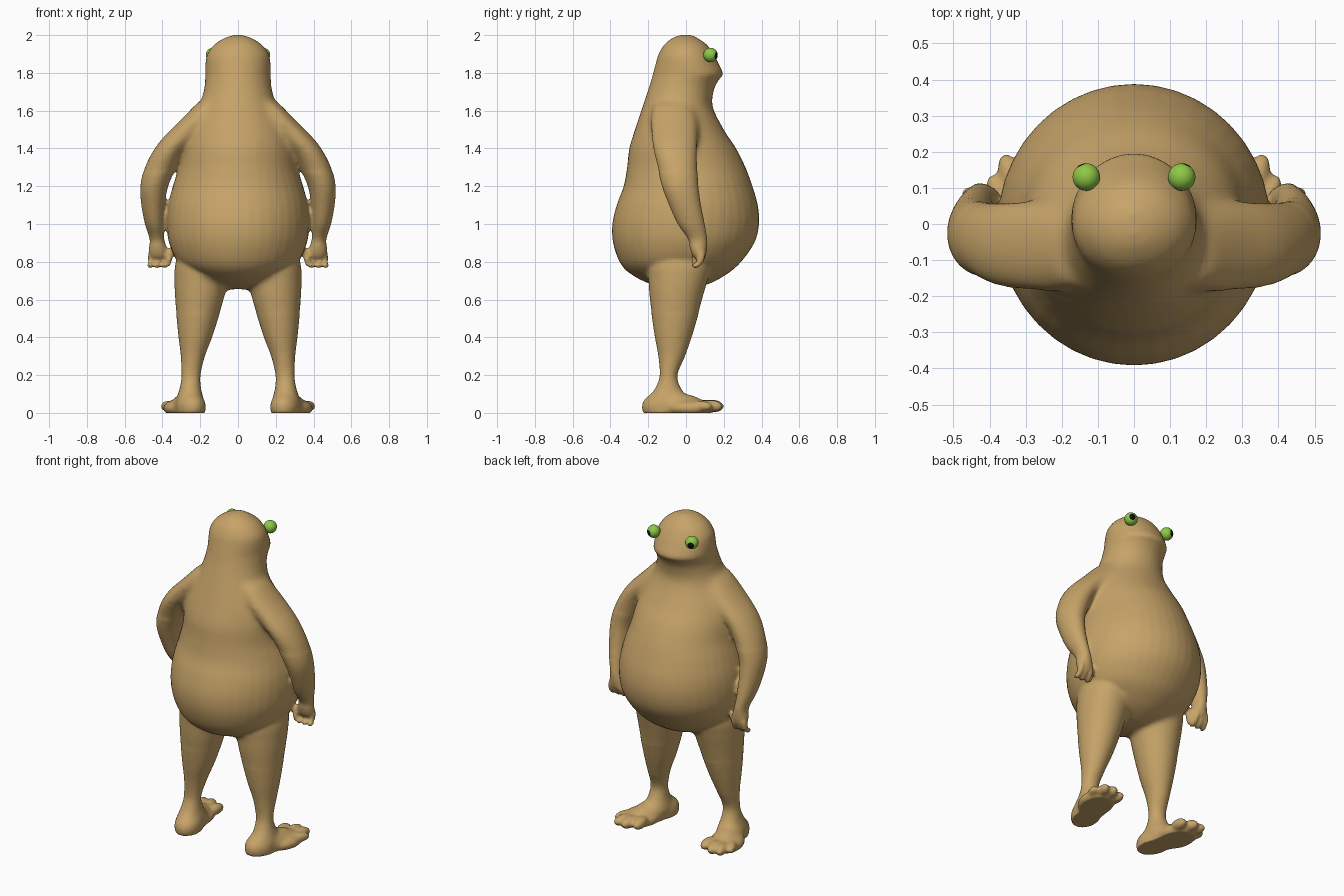
import bpy, bmesh, math
from mathutils import Matrix, Vector

if "Cube" in bpy.data.objects:
    bpy.data.objects.remove(bpy.data.objects["Cube"], do_unlink=True)


def material(name, colour, rough=0.6):
    m = bpy.data.materials.new(name)
    m.use_nodes = True
    m.diffuse_color = (*colour, 1)
    bsdf = m.node_tree.nodes["Principled BSDF"]
    bsdf.inputs["Base Color"].default_value = (*colour, 1)
    bsdf.inputs["Roughness"].default_value = rough
    return m


skin = material("tan skin", (0.57, 0.37, 0.14))
green = material("eye green", (0.27, 0.58, 0.06))
black = material("pupil black", (0.005, 0.005, 0.005))


def spline(rows, steps=5):
    """Catmull-Rom interpolation of rows of numbers."""
    out = []
    for i in range(len(rows) - 1):
        p = [rows[max(i - 1, 0)], rows[i], rows[i + 1], rows[min(i + 2, len(rows) - 1)]]
        for s in range(steps):
            t = s / steps
            out.append([b + 0.5 * t * (c - a + t * (2 * a - 5 * b + 4 * c - d + t * (3 * (b - c) + d - a)))
                        for a, b, c, d in zip(*p)])
    return out + [list(rows[-1])]


def loft(bm, rows, side=1, n=40):
    """Skin of horizontal ellipses, each row being z, x range, y range."""
    rings = []
    for z, x0, x1, y0, y1 in spline(rows):
        rings.append([bm.verts.new((side * ((x0 + x1) / 2 + (x1 - x0) / 2 * math.cos(a)),
                                    (y0 + y1) / 2 + (y1 - y0) / 2 * math.sin(a), z))
                      for a in (2 * math.pi * k / n for k in range(n))])
    for r, q in zip(rings, rings[1:]):
        for k in range(n):
            bm.faces.new((r[k], r[(k + 1) % n], q[(k + 1) % n], q[k]))
    bm.faces.new(rings[0])
    bm.faces.new(rings[-1])


def blob(bm, centre, radii, turn=0, tilt=0, side=1):
    """Ellipsoid, turned about z and tilted about x."""
    m = (Matrix.Diagonal((side, 1, 1, 1)) @ Matrix.Translation(centre) @ Matrix.Rotation(turn, 4, 'Z')
         @ Matrix.Rotation(tilt, 4, 'X') @ Matrix.Diagonal((*radii, 1)))
    bmesh.ops.create_icosphere(bm, subdivisions=4, radius=1, matrix=m)


def finish(bm, name, *mats):
    mesh = bpy.data.meshes.new(name)
    bm.to_mesh(mesh)
    bm.free()
    obj = bpy.data.objects.new(name, mesh)
    bpy.context.collection.objects.link(obj)
    for m in mats:
        mesh.materials.append(m)
    for p in mesh.polygons:
        p.use_smooth = True
    return obj


# Head and torso: z, half width, back, front
torso = [(2.0, .02, -.03, .03), (1.985, .07, -.07, .06), (1.95, .125, -.115, .11),
         (1.9, .162, -.145, .145), (1.85, .172, -.16, .172), (1.795, .174, -.175, .197),
         (1.765, .174, -.183, .175), (1.71, .18, -.2, .148), (1.62, .21, -.23, .142),
         (1.5, .27, -.27, .2), (1.4, .3, -.3, .265), (1.3, .315, -.312, .315),
         (1.2, .345, -.33, .352), (1.1, .37, -.367, .38), (1.0, .377, -.39, .387),
         (.9, .365, -.386, .362), (.8, .32, -.352, .292), (.74, .25, -.3, .225),
         (.69, .16, -.21, .14), (.655, .05, -.09, .04)]
# Limbs: z, inner, outer, back, front
arm = [(1.64, .1, .22, -.17, .03), (1.55, .14, .305, -.19, .06), (1.45, .22, .405, -.185, .065),
       (1.38, .285, .455, -.175, .062), (1.3, .325, .495, -.152, .062), (1.2, .37, .517, -.128, .066),
       (1.1, .387, .512, -.09, .08), (1.0, .392, .493, -.045, .1), (.92, .39, .468, .01, .113),
       (.87, .375, .472, .02, .112), (.83, .372, .47, .035, .105), (.815, .39, .45, .05, .09)]
leg = [(.88, .1, .31, -.18, .12), (.78, .07, .333, -.2, .13), (.7, .06, .338, -.2, .115),
       (.62, .07, .335, -.195, .092), (.5, .105, .325, -.18, .06), (.4, .137, .315, -.165, .03),
       (.3, .175, .303, -.147, -.005), (.2, .198, .3, -.14, -.045), (.13, .195, .31, -.165, -.025),
       (.06, .18, .33, -.21, .02), (0, .19, .33, -.21, .02)]

bm = bmesh.new()
loft(bm, [(z, -w, w, b, f) for z, w, b, f in torso])
for s in (1, -1):
    loft(bm, arm, s)
    loft(bm, leg, s)
    # Fingers: a knuckle and a curled tip each
    for k in range(3):
        x = .392 + .035 * k
        blob(bm, (x, .08, .82), (.017, .02, .042), 0, -.25, s)
        blob(bm, (x + .004 * (k - 1), .055, .782), (.015, .027, .017), 0, .3, s)
    blob(bm, (.363, .05, .825), (.016, .02, .05), .3, -.2, s)
    # Feet: heel, instep and sole
    blob(bm, (.25, -.125, .03), (.078, .11, .085), -.2, 0, s)
    blob(bm, (.275, -.03, .03), (.08, .16, .075), -.22, -.12, s)
    blob(bm, (.295, .02, .025), (.1, .13, .05), -.22, 0, s)
    # Toes fan outward
    for x, y, r, turn in ((.235, .115, .033, .05), (.293, .14, .034, -.15),
                          (.342, .135, .032, -.3), (.372, .08, .028, -.5)):
        blob(bm, (x, y, .037), (r, .062, r), turn, -.08, s)
bmesh.ops.recalc_face_normals(bm, faces=bm.faces)
rough = finish(bm, "rough_body", skin)

# Fuse the parts into one skin
mod = rough.modifiers.new("Fuse", 'REMESH')
mod.mode = 'VOXEL'
mod.voxel_size = 0.01
fused = rough.evaluated_get(bpy.context.evaluated_depsgraph_get())
bm = bmesh.new()
bm.from_mesh(fused.to_mesh())
fused.to_mesh_clear()
bpy.data.objects.remove(rough, do_unlink=True)


def soften(rule, times):
    verts = [v for v in bm.verts if rule(abs(v.co.x), v.co.z)]
    for _ in range(times):
        bmesh.ops.smooth_vert(bm, verts=verts, factor=0.5, use_axis_x=True, use_axis_y=True, use_axis_z=True)


# Blend shoulders, hips and ankles, then everything lightly
soften(lambda x, z: x > .12 and 1.27 < z < 1.7, 30)
soften(lambda x, z: .52 < z < .74, 20)
soften(lambda x, z: .07 < z < .2, 8)
soften(lambda x, z: True, 3)
for v in bm.verts:
    v.co.z = max(v.co.z, 0)
finish(bm, "body", skin)

# Eyes: green balls with a pupil cap facing forward and outward
for s, name in ((1, "right_eye"), (-1, "left_eye")):
    bm = bmesh.new()
    bmesh.ops.create_uvsphere(bm, u_segments=32, v_segments=24, radius=.038)
    for f in bm.faces:
        f.material_index = int(f.calc_center_median().z > .0325)
    gaze = Vector((s * .45, 1, -.12)).to_track_quat('Z', 'Y').to_matrix().to_4x4()
    bmesh.ops.transform(bm, matrix=Matrix.Translation((s * .132, .13, 1.895)) @ gaze, verts=bm.verts)
    finish(bm, name, green, black)
